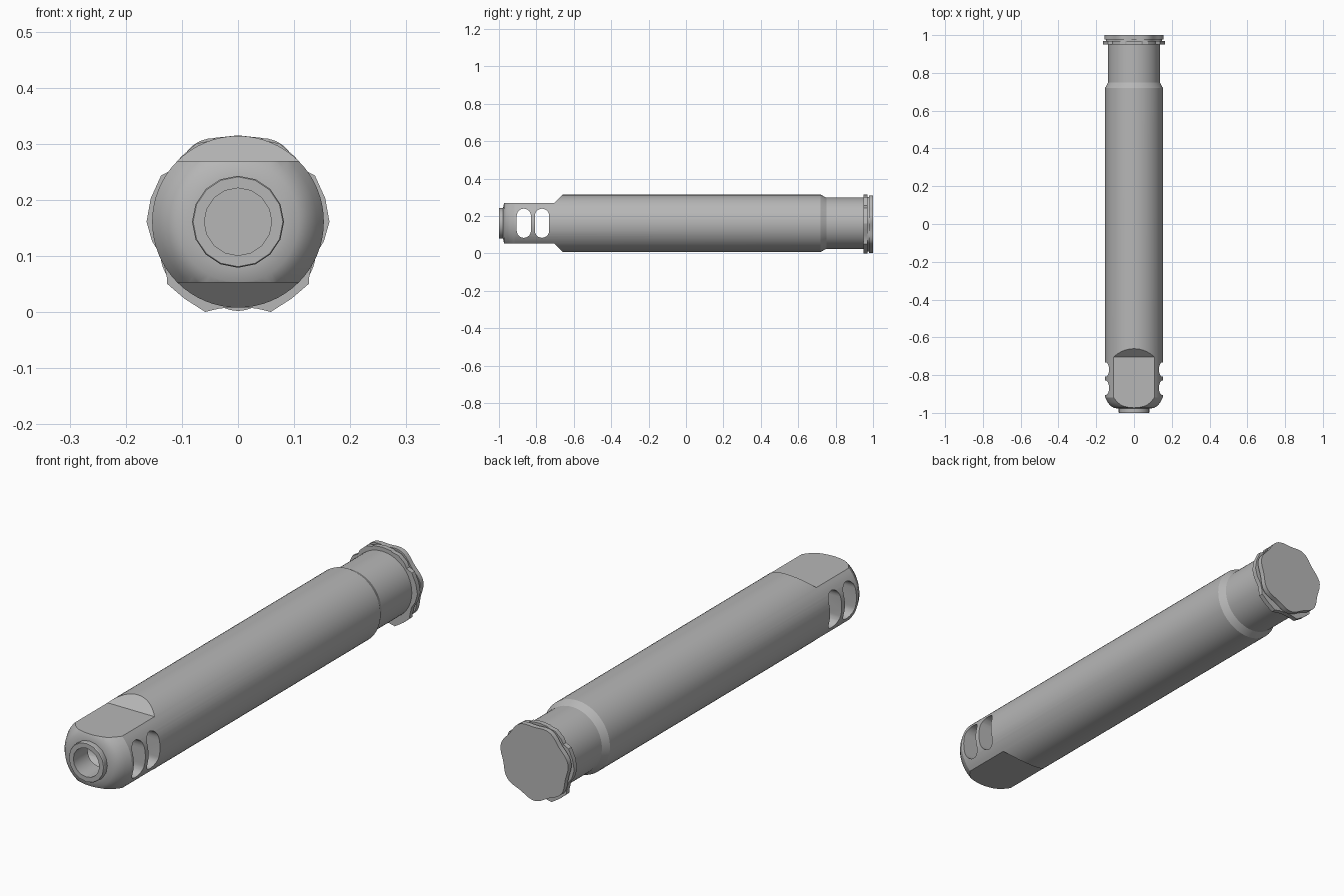
import bpy, bmesh, math
from mathutils import Vector

if "Cube" in bpy.data.objects:
    bpy.data.objects.remove(bpy.data.objects["Cube"])

CZ = 0.161  # height of the long axis

# dark grey finish
grey = bpy.data.materials.new("dark_grey")
grey.diffuse_color = (0.47, 0.47, 0.47, 1)
grey.use_nodes = True
grey.node_tree.nodes["Principled BSDF"].inputs["Base Color"].default_value = grey.diffuse_color


def finish(bm, name):
    bmesh.ops.remove_doubles(bm, verts=bm.verts, dist=1e-5)
    bmesh.ops.recalc_face_normals(bm, faces=bm.faces)
    me = bpy.data.meshes.new(name)
    bm.to_mesh(me)
    bm.free()
    me.materials.append(grey)
    ob = bpy.data.objects.new(name, me)
    bpy.context.collection.objects.link(ob)
    return ob


def lathe(name, profile, steps):
    """Revolve (radius, y) points about the long axis."""
    bm = bmesh.new()
    vs = [bm.verts.new((0, y, CZ + r)) for r, y in profile]
    es = [bm.edges.new(p) for p in zip(vs, vs[1:])]
    bmesh.ops.spin(bm, geom=vs + es, cent=(0, 0, CZ), axis=(0, 1, 0),
                   angle=2 * math.pi, steps=steps)
    return finish(bm, name)


def prism(name, pts, depth):
    """Extrude a closed outline of 3D points along a vector."""
    bm = bmesh.new()
    f = bm.faces.new([bm.verts.new(p) for p in pts])
    new = bmesh.ops.extrude_face_region(bm, geom=[f], use_keep_orig=True)["geom"]
    bmesh.ops.translate(bm, vec=Vector(depth),
                        verts=[g for g in new if isinstance(g, bmesh.types.BMVert)])
    return finish(bm, name)


def smooth(ob, deg):
    bpy.ops.object.select_all(action='DESELECT')
    ob.select_set(True)
    bpy.context.view_layer.objects.active = ob
    bpy.ops.object.shade_smooth_by_angle(angle=math.radians(deg))


def cut(ob, cutter):
    m = ob.modifiers.new("cut", 'BOOLEAN')
    m.operation, m.solver, m.object = 'DIFFERENCE', 'EXACT', cutter
    cutter.hide_render = True
    bpy.context.view_layer.objects.active = ob
    bpy.ops.object.modifier_apply(modifier=m.name)
    bpy.data.objects.remove(cutter)


# main tube: bored and domed front, long barrel, stepped rear neck
tube = lathe("tube_body", [
    (0, -0.71), (0.06, -0.71), (0.06, -0.978), (0.082, -0.978), (0.108, -0.973),
    (0.125, -0.962), (0.14, -0.943), (0.153, -0.918), (0.153, 0.72), (0.137, 0.75),
    (0.137, 0.96), (0, 0.96)], 64)

# wrench flats with sloped run-outs, top and bottom
for s in (1, -1):
    outline = [(-1.1, 0.108), (-0.705, 0.108), (-0.6, 0.213), (-1.1, 0.213)]
    cut(tube, prism("flat_cutter", [(-0.3, y, CZ + s * z) for y, z in outline], (0.6, 0, 0)))

# pairs of rounded ports running straight through the sides
for yc in (-0.867, -0.77):
    pts = []
    for i in range(26):
        a = math.pi * (i if i < 13 else i - 1) / 12
        pts.append((-0.3, yc + 0.038 * math.cos(a),
                    CZ + 0.038 * math.sin(a) + (0.04 if i < 13 else -0.04)))
    cut(tube, prism("port_cutter", pts, (0.6, 0, 0)))
smooth(tube, 25)

# flat-rimmed muzzle ring
ring = lathe("muzzle_ring", [(0.06, -0.97), (0.06, -1.0), (0.08, -1.0), (0.082, -0.997),
                             (0.082, -0.97), (0.06, -0.97)], 16)
smooth(ring, 25)


def disc(name, polar, y0, y1):
    pts = [(r * math.cos(math.radians(a)), y0, CZ + r * math.sin(math.radians(a)))
           for a, r in polar]
    smooth(prism(name, pts, (0, y1 - y0, 0)), 25)


# front cap flange: mirrored polar half outline (degrees, radius)
half = [(90, .154), (75, .155), (72, .152), (62, .158), (48, .154), (40, .147),
        (31, .160), (15, .161), (0, .163), (-13, .157), (-25, .149), (-38, .161),
        (-41, .168), (-55, .167), (-70, .171), (-78, .158), (-90, .152)]
disc("cap_front_flange", half + [(180 - a, r) for a, r in half[-2:0:-1]], 0.95, 0.97)

# rear cap: groove and seven-lobed end disc
for name, r0, y0, y1 in (("cap_groove", 0.145, 0.97, 0.978), ("cap_end_disc", 0.153, 0.978, 1.0)):
    wave = [(a, r0 - 0.006 * math.cos(math.radians(7 * (a - 90)))) for a in range(0, 360, 5)]
    disc(name, wave, y0, y1)
